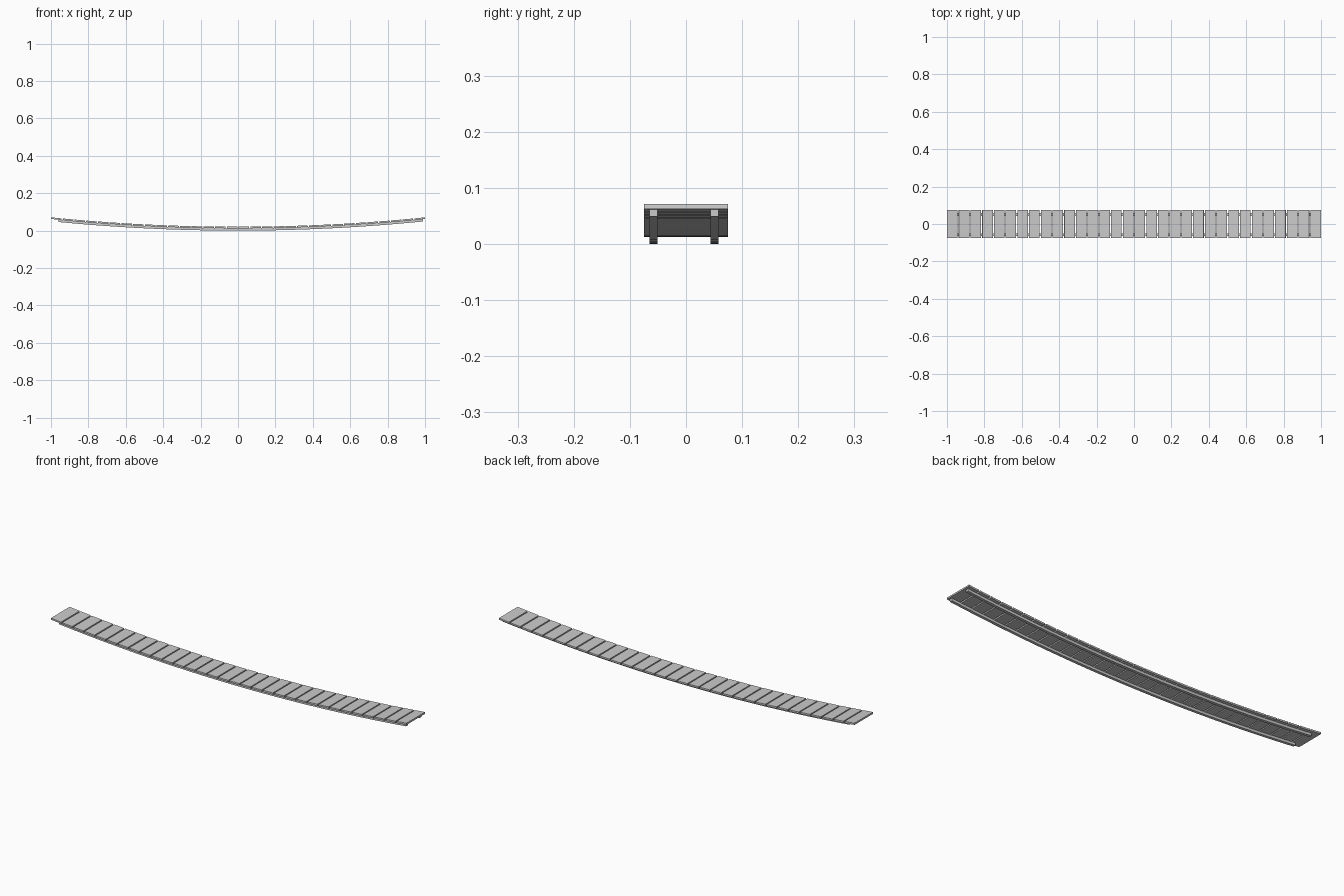
import bpy, bmesh, math
from mathutils import Matrix

if "Cube" in bpy.data.objects:
    bpy.data.objects.remove(bpy.data.objects["Cube"])

COUNT, PITCH, WIDTH = 32, 0.0627, 0.0565
DEPTH, THICK = 0.149, 0.0085
BEAM_H, BEAM_W = 0.0125, 0.014


def sag(x):
    """Height of the beam top / plank underside along the span."""
    return BEAM_H + 0.05 * x * x


def make_object(name, bm):
    bmesh.ops.recalc_face_normals(bm, faces=bm.faces)
    mesh = bpy.data.meshes.new(name)
    bm.to_mesh(mesh)
    bm.free()
    obj = bpy.data.objects.new(name, mesh)
    bpy.context.collection.objects.link(obj)
    return obj


# Cross planks, each tilted to follow the sagging deck
bm = bmesh.new()
for i in range(COUNT):
    x = (i - (COUNT - 1) / 2) * PITCH
    tilt = math.atan(0.1 * x)
    place = (Matrix.Translation((x, 0, sag(x)))
             @ Matrix.Rotation(-tilt, 4, 'Y')
             @ Matrix.Translation((0, 0, THICK / 2))
             @ Matrix.Diagonal((WIDTH, DEPTH, THICK, 1)))
    bmesh.ops.create_cube(bm, size=1, matrix=place)
make_object("deck_planks", bm)


# Long curved beams under the planks
def beam(name, y, x0=-0.96, x1=0.99, segments=32):
    bm = bmesh.new()
    rings = []
    for i in range(segments + 1):
        x = x0 + (x1 - x0) * i / segments
        top = sag(x)
        rings.append([bm.verts.new((x, y + dy * BEAM_W / 2, top + dz))
                      for dy, dz in ((-1, -BEAM_H), (1, -BEAM_H), (1, 0), (-1, 0))])
    for a, b in zip(rings, rings[1:]):
        for k in range(4):
            n = (k + 1) % 4
            bm.faces.new((a[k], a[n], b[n], b[k]))
    bm.faces.new(rings[0])
    bm.faces.new(rings[-1])
    make_object(name, bm)


beam("front_beam", -0.058)
beam("back_beam", 0.0505)
